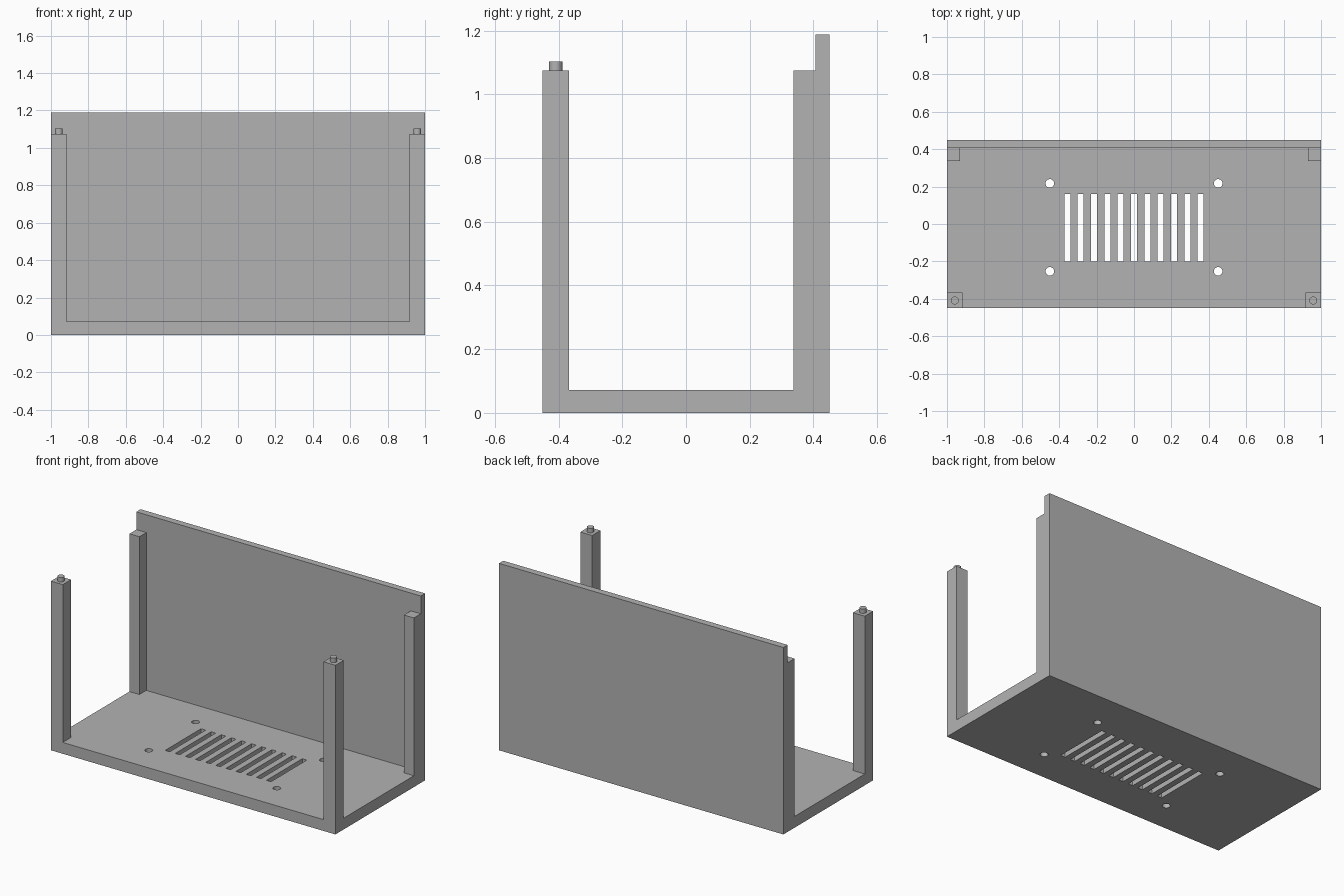
import bpy
import bmesh
from mathutils import Matrix, Vector

cube = bpy.data.objects.get("Cube")
if cube:
    bpy.data.objects.remove(cube, do_unlink=True)

FLOOR, POST_TOP, PANEL_TOP = 0.072, 1.075, 1.188
FRONT, BACK, PANEL_Y = -0.45, 0.45, 0.407

grey = bpy.data.materials.new("grey plastic")
grey.use_nodes = True
grey.diffuse_color = (0.45, 0.45, 0.45, 1)
grey.node_tree.nodes["Principled BSDF"].inputs["Base Color"].default_value = (0.45, 0.45, 0.45, 1)


def add_box(bm, low, high):
    low, high = Vector(low), Vector(high)
    mat = Matrix.Translation((low + high) / 2) @ Matrix.Diagonal((*(high - low), 1))
    bmesh.ops.create_cube(bm, size=1, matrix=mat)


def add_cylinder(bm, x, y, z0, z1, radius):
    bmesh.ops.create_cone(bm, cap_ends=True, segments=32, radius1=radius, radius2=radius,
                          depth=z1 - z0, matrix=Matrix.Translation((x, y, (z0 + z1) / 2)))


def make_object(name, bm):
    bmesh.ops.recalc_face_normals(bm, faces=bm.faces)
    mesh = bpy.data.meshes.new(name)
    bm.to_mesh(mesh)
    bm.free()
    mesh.materials.append(grey)
    obj = bpy.data.objects.new(name, mesh)
    bpy.context.collection.objects.link(obj)
    return obj


# Floor and back panel: one L-shaped profile extruded along x
bm = bmesh.new()
profile = [(FRONT, 0), (BACK, 0), (BACK, PANEL_TOP), (PANEL_Y, PANEL_TOP), (PANEL_Y, FLOOR), (FRONT, FLOOR)]
face = bm.faces.new([bm.verts.new((-1, y, z)) for y, z in profile])
side = bmesh.ops.extrude_face_region(bm, geom=[face])["geom"]
bmesh.ops.translate(bm, vec=(2, 0, 0), verts=[v for v in side if isinstance(v, bmesh.types.BMVert)])
base = make_object("floor_and_back_panel", bm)

# Cutter for the ventilation slots and the screw holes
bm = bmesh.new()
for i in range(-5, 6):
    x = i * 0.0712
    add_box(bm, (x - 0.016, -0.2, -0.1), (x + 0.016, 0.16, 0.2))
for x in (-0.45, 0.45):
    for y in (-0.253, 0.217):
        add_cylinder(bm, x, y, -0.1, 0.2, 0.023)
cutter = make_object("vent_cutter", bm)
cutter.hide_render = True

cut = base.modifiers.new("vents", "BOOLEAN")
cut.operation, cut.solver, cut.object = "DIFFERENCE", "EXACT", cutter
bpy.context.view_layer.objects.active = base
bpy.ops.object.modifier_apply(modifier=cut.name)
bpy.data.objects.remove(cutter, do_unlink=True)

# Corner posts, with a locating peg on each front post
for label, s in (("left", 1), ("right", -1)):
    bm = bmesh.new()
    add_box(bm, (min(s, s * 0.917), FRONT, FLOOR), (max(s, s * 0.917), -0.367, POST_TOP))
    make_object(f"front_{label}_post", bm)

    bm = bmesh.new()
    add_box(bm, (min(s, s * 0.93), 0.338, FLOOR), (max(s, s * 0.93), PANEL_Y, POST_TOP))
    make_object(f"back_{label}_post", bm)

    bm = bmesh.new()
    add_cylinder(bm, s * 0.958, -0.409, POST_TOP, 1.103, 0.021)
    peg = make_object(f"front_{label}_peg", bm)
    bpy.ops.object.select_all(action="DESELECT")
    peg.select_set(True)
    bpy.context.view_layer.objects.active = peg
    bpy.ops.object.shade_smooth_by_angle()
